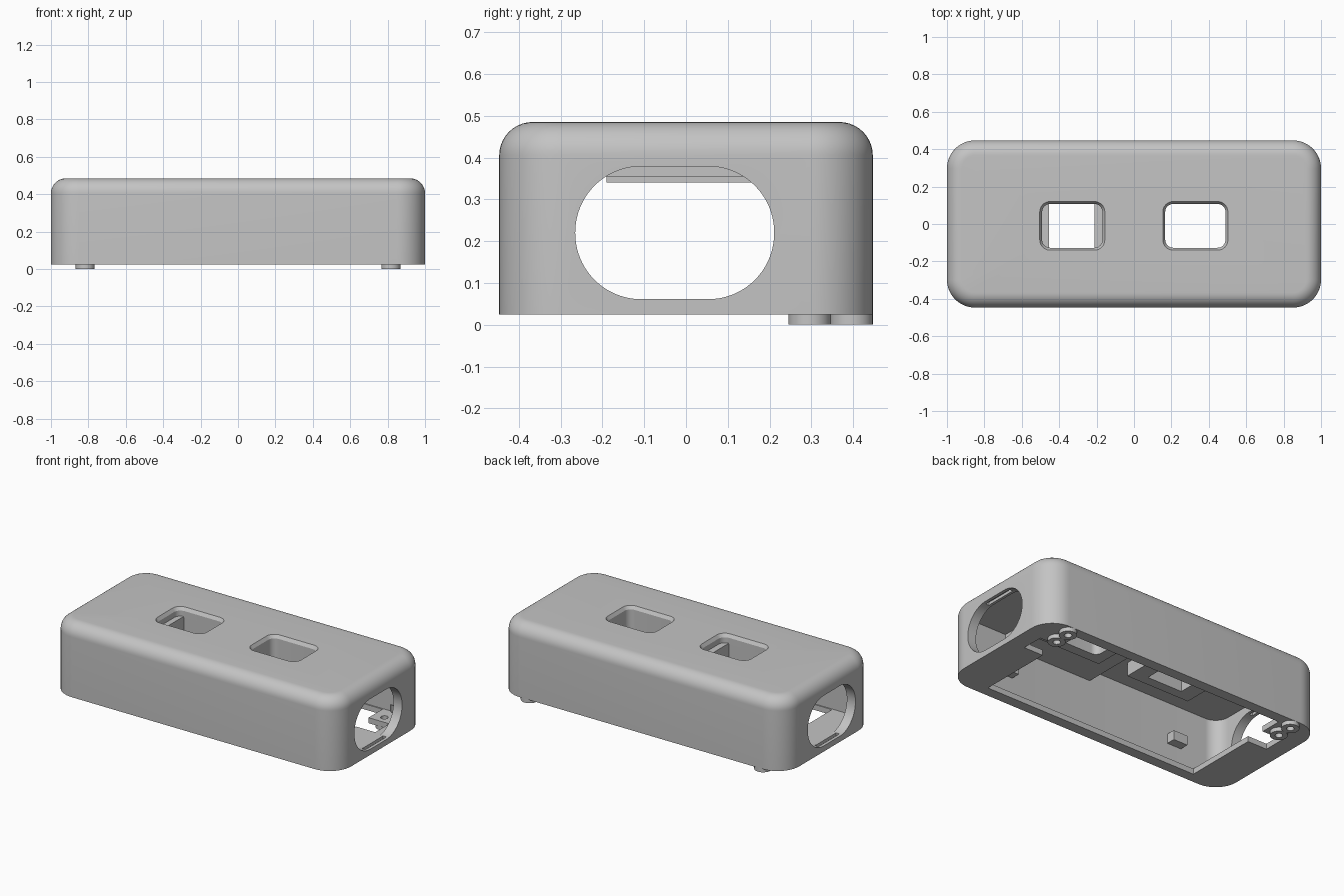
import bpy
import bmesh
from math import sin, cos, pi
from mathutils import Vector

if "Cube" in bpy.data.objects:
    bpy.data.objects.remove(bpy.data.objects["Cube"])

grey = bpy.data.materials.new("light grey plastic")
grey.use_nodes = True
COLOUR = (0.55, 0.55, 0.55, 1)
grey.diffuse_color = COLOUR
grey.node_tree.nodes["Principled BSDF"].inputs["Base Color"].default_value = COLOUR

Y_OPEN = -0.02   # openings sit slightly towards the front
FLOOR, SKIN, CEILING, TOP = 0.025, 0.06, 0.425, 0.485


def rounded(hx, hy, r, cx=0, cy=0, n=12):
    """Outline of a rounded rectangle, anticlockwise."""
    pts = []
    for k, (sx, sy) in enumerate([(1, 1), (-1, 1), (-1, -1), (1, -1)]):
        for i in range(n + 1):
            a = (k + i / n) * pi / 2
            pts.append((cx + sx * (hx - r) + r * cos(a), cy + sy * (hy - r) + r * sin(a)))
    return pts


def circle(r, cx, cy, n=32):
    return [(cx + r * cos(2 * pi * i / n), cy + r * sin(2 * pi * i / n)) for i in range(n)]


def loft(name, layers, along_x=False):
    """Solid through matching outlines, each given as (outline, height)."""
    bm = bmesh.new()
    rings = []
    for outline, h in layers:
        co = [Vector((h, a, b)) if along_x else Vector((a, b, h)) for a, b in outline]
        rings.append([bm.verts.new(c) for c in co])
    n = len(rings[0])
    for low, high in zip(rings, rings[1:]):
        for i in range(n):
            j = (i + 1) % n
            bm.faces.new((low[i], low[j], high[j], high[i]))
    bm.faces.new(rings[0][::-1])
    bm.faces.new(rings[-1])
    bmesh.ops.recalc_face_normals(bm, faces=bm.faces)
    mesh = bpy.data.meshes.new(name)
    bm.to_mesh(mesh)
    bm.free()
    mesh.materials.append(grey)
    ob = bpy.data.objects.new(name, mesh)
    bpy.context.collection.objects.link(ob)
    return ob


def box(name, x0, x1, y0, y1, z0, z1):
    outline = [(x0, y0), (x1, y0), (x1, y1), (x0, y1)]
    return loft(name, [(outline, z0), (outline, z1)])


def cut(target, cutter):
    """Subtract the cutter from the target and discard it."""
    mod = target.modifiers.new("cut", "BOOLEAN")
    mod.operation = "DIFFERENCE"
    mod.solver = "EXACT"
    mod.object = cutter
    bpy.context.view_layer.update()
    bpy.context.view_layer.objects.active = target
    bpy.ops.object.modifier_apply(modifier=mod.name)
    bpy.data.objects.remove(cutter)


# Outer case with a rounded top edge
FILLET = 0.08
layers = [(rounded(1, 0.447, 0.15), FLOOR)]
for i in range(11):
    a = i / 10 * pi / 2
    d = FILLET * (1 - cos(a))
    layers.append((rounded(1 - d, 0.447 - d, 0.15 - d), TOP - FILLET + FILLET * sin(a)))
case = loft("case", layers)

# Hollow inside
inner = rounded(0.94, 0.387, 0.09)
cut(case, loft("cavity", [(inner, SKIN), (inner, CEILING)]))

# Bottom opening, leaving end lips and screw pads
half = [(0.755, -0.38), (0.755, 0.1), (0.89, 0.1), (0.89, 0.24), (0.745, 0.24), (0.745, 0.38)]
opening = half + [(-x, y) for x, y in reversed(half)]
cut(case, loft("bottom_opening", [(opening, -0.1), (opening, 0.1)]))

# Oblong ports through both ends
port = rounded(0.238, 0.159, 0.158, -0.027, 0.22, 20)
cut(case, loft("port_cutter", [(port, -1.2), (port, 1.2)], along_x=True))

# Slots in the top and bottom of each port
for s in (-1, 1):
    x0, x1 = sorted((s * 0.957, s * 0.98))
    cut(case, box("slot_cutter", x0, x1, -0.13, 0.08, 0.043, 0.397))

# Chamfered windows in the top
WINDOW_Y = -0.01


def window_cutter(x, bottom):
    wide = rounded(0.174, 0.13, 0.055, x, WINDOW_Y, 8)
    small = rounded(0.161, 0.117, 0.042, x, WINDOW_Y, 8)
    return loft("window_cutter", [(small, bottom), (small, TOP - 0.02), (wide, TOP), (wide, 0.55)])


cut(case, window_cutter(-0.33, 0.4))
cut(case, window_cutter(0.328, 0.4))

# Screw holes in the pads
for s in (-1, 1):
    for y in (0.296, 0.396):
        hole = circle(0.022, s * 0.817, y)
        cut(case, loft("screw_cutter", [(hole, 0), (hole, 0.1)]))

# Thickened ceiling under the left window
block = box("left_ceiling_block", 0, 0.62, -0.39, 0.39, 0.355, CEILING + 0.005)
cut(block, window_cutter(0.328, 0.3))

# Frames under both windows
left_frame = box("left_window_frame", 0.1, 0.555, -0.19, 0.17, 0.34, 0.356)
cut(left_frame, window_cutter(0.328, 0.3))
right_frame = box("right_window_frame", -0.555, -0.11, -0.19, 0.17, 0.34, CEILING + 0.005)
cut(right_frame, box("frame_opening", -0.455, -0.21, -0.128, 0.108, 0.3, 0.5))

parts = [case, block, left_frame, right_frame]

# Ring feet and front wall tabs on both sides
for s, side in ((1, "left"), (-1, "right")):
    for y, place in ((0.296, "inner"), (0.396, "outer")):
        edge = circle(0.051, s * 0.817, y)
        foot = loft(f"{side}_{place}_foot", [(edge, 0), (edge, FLOOR + 0.002)])
        hole = circle(0.022, s * 0.817, y)
        cut(foot, loft("foot_hole", [(hole, -0.1), (hole, 0.1)]))
        parts.append(foot)
    x = s * 0.62
    parts.append(box(f"{side}_front_tab", x - 0.05, x + 0.05, -0.39, -0.33, 0.16, 0.22))

# Smooth curves, sharp edges
bpy.ops.object.select_all(action="DESELECT")
for ob in parts:
    ob.select_set(True)
bpy.context.view_layer.objects.active = case
bpy.ops.object.shade_smooth_by_angle(angle=pi / 6)
